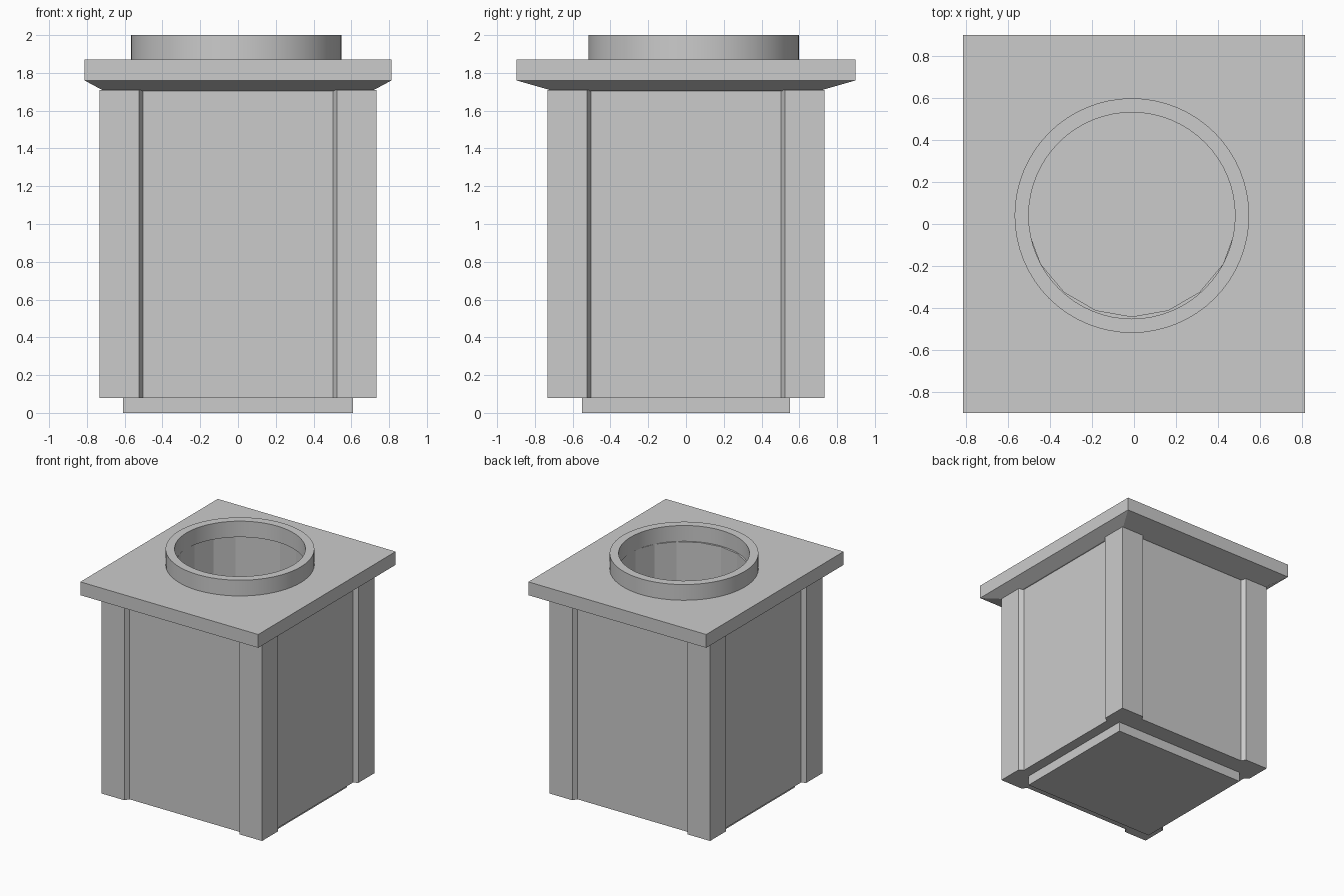
import bpy, bmesh
from math import sin, cos, tau

if "Cube" in bpy.data.objects:
    bpy.data.objects.remove(bpy.data.objects["Cube"])


def loft(name, rings, caps=True):
    """Skin a list of equal-length closed loops; cap ends or join last to first."""
    bm = bmesh.new()
    loops = [[bm.verts.new(p) for p in ring] for ring in rings]
    n = len(loops[0])
    pairs = list(zip(loops, loops[1:])) + ([] if caps else [(loops[-1], loops[0])])
    for a, b in pairs:
        for i in range(n):
            j = (i + 1) % n
            bm.faces.new((a[i], a[j], b[j], b[i]))
    if caps:
        bm.faces.new(loops[0][::-1])
        bm.faces.new(loops[-1])
    bmesh.ops.recalc_face_normals(bm, faces=bm.faces)
    me = bpy.data.meshes.new(name)
    bm.to_mesh(me)
    bm.free()
    ob = bpy.data.objects.new(name, me)
    bpy.context.collection.objects.link(ob)
    return ob


def rect(x, y, z):
    return [(-x, -y, z), (x, -y, z), (x, y, z), (-x, y, z)]


def circle(cx, cy, r, z, n):
    return [(cx + r * sin(tau * i / n), cy - r * cos(tau * i / n), z) for i in range(n)]


# Foot plate
loft("foot_plate", [rect(0.61, 0.55, 0), rect(0.61, 0.55, 0.09)])

# Square body with raised corner posts and recessed panels
H, OUT, IN, PANEL = 0.733, 0.525, 0.503, 0.697
quarter = [(IN, -PANEL), (OUT, -H), (H, -H), (H, -OUT), (PANEL, -IN)]
outline = []
for k in range(4):
    for x, y in quarter:
        for _ in range(k):
            x, y = -y, x
        outline.append((x, y))
body = loft("body", [[(x, y, z) for x, y in outline] for z in (0.08, 1.71)])

# Overhanging lid with a sloped underside
lid = loft("lid", [rect(0.71, 0.705, 1.705), rect(0.813, 0.897, 1.76),
                   rect(0.813, 0.897, 1.87)])

# Deep low-poly well cut through lid and body
cutter = loft("well_cutter", [circle(-0.01, 0.06, 0.5, z, 18) for z in (0.2, 1.95)])
cutter.hide_render = True
cutter.hide_viewport = True
for ob in (body, lid):
    mod = ob.modifiers.new("well", 'BOOLEAN')
    mod.operation = 'DIFFERENCE'
    mod.solver = 'EXACT'
    mod.object = cutter

# Smooth round collar
profile = [(0.557, 1.868), (0.557, 2.0), (0.49, 2.0), (0.49, 1.868)]
collar = loft("collar", [circle(-0.01, 0.04, r, z, 64) for r, z in profile], caps=False)
bpy.context.view_layer.objects.active = collar
collar.select_set(True)
bpy.ops.object.shade_smooth_by_angle()
